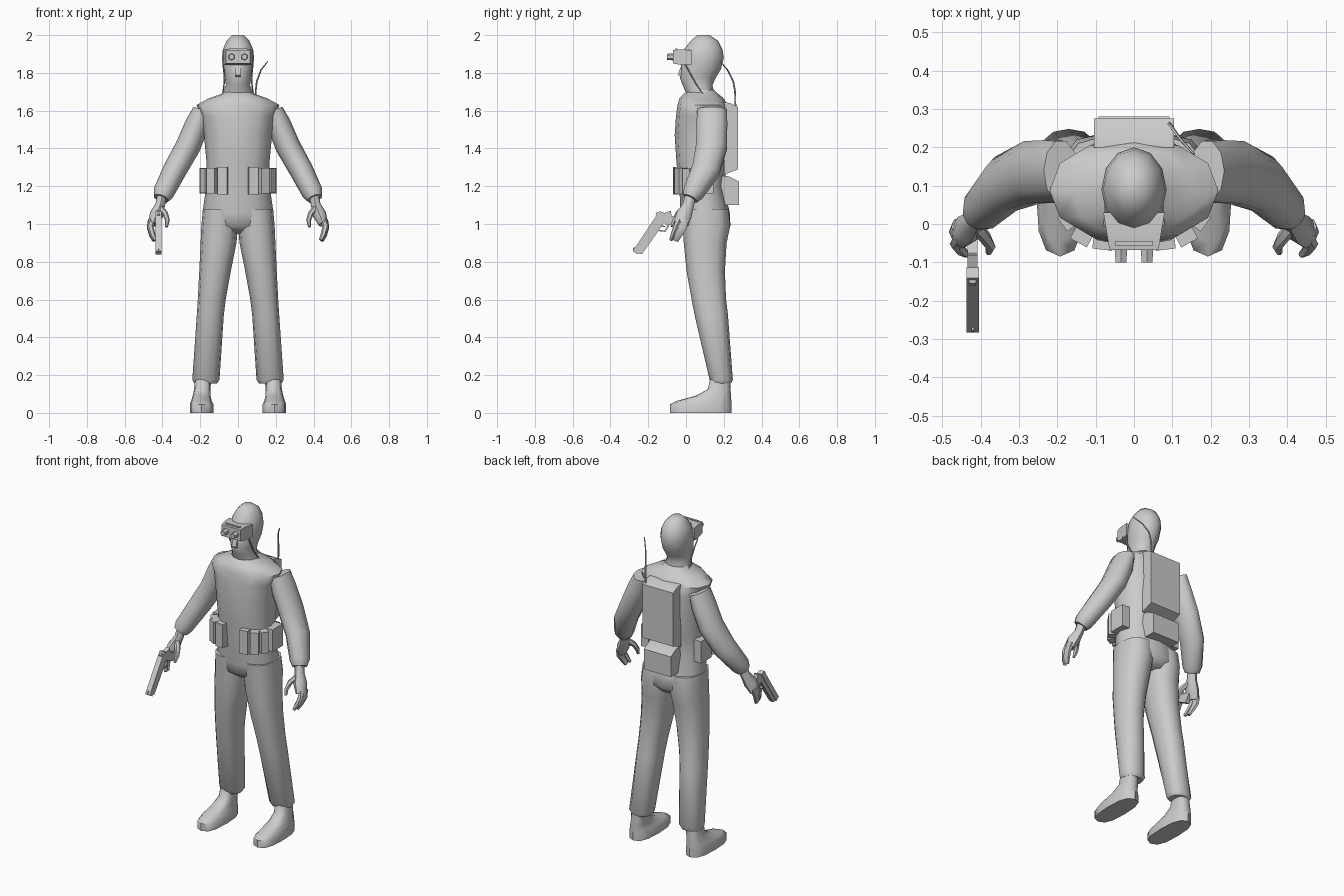
import bpy, bmesh, math
from mathutils import Vector, Matrix

grey = bpy.data.materials.new("matte_grey")
grey.diffuse_color = (0.6, 0.6, 0.6, 1)


def finish(name, bm, angle=48):
    bmesh.ops.recalc_face_normals(bm, faces=bm.faces)
    me = bpy.data.meshes.new(name)
    bm.to_mesh(me)
    bm.free()
    me.materials.append(grey)
    ob = bpy.data.objects.new(name, me)
    bpy.context.collection.objects.link(ob)
    bpy.ops.object.select_all(action='DESELECT')
    ob.select_set(True)
    bpy.context.view_layer.objects.active = ob
    bpy.ops.object.shade_smooth_by_angle(angle=math.radians(angle))
    return ob


def loft(name, rings, s=1, angle=48):
    """Skin a list of rings; s=-1 mirrors in x."""
    bm = bmesh.new()
    vs = [[bm.verts.new((p[0] * s, p[1], p[2])) for p in r] for r in rings]
    n = len(vs[0])
    for a, b in zip(vs, vs[1:]):
        for i in range(n):
            bm.faces.new((a[i], a[(i + 1) % n], b[(i + 1) % n], b[i]))
    bm.faces.new(vs[0])
    bm.faces.new(vs[-1])
    return finish(name, bm, angle)


def level(x0, x1, y0, y1, z, n=12, p=0.9):
    """Horizontal rounded ring filling the given extents."""
    out = []
    for i in range(n):
        a = 2 * math.pi * i / n
        c, d = math.cos(a), math.sin(a)
        c = math.copysign(abs(c) ** p, c) if abs(c) > 1e-6 else 0
        d = math.copysign(abs(d) ** p, d) if abs(d) > 1e-6 else 0
        out.append(((x0 + x1) / 2 + c * (x1 - x0) / 2, (y0 + y1) / 2 + d * (y1 - y0) / 2, z))
    return out


def tube(name, pts, s=1, n=8):
    """Limb along points (x, y, z, radius across, radius in y)."""
    P = [Vector(p[:3]) for p in pts]
    rings = []
    for i, p in enumerate(pts):
        t = (P[min(i + 1, len(P) - 1)] - P[max(i - 1, 0)]).normalized()
        u = Vector((0, 1, 0))
        u = (u - t * u.dot(t)).normalized()
        v = t.cross(u)
        rings.append([P[i] + v * p[3] * math.cos(2 * math.pi * k / n)
                      + u * p[4] * math.sin(2 * math.pi * k / n) for k in range(n)])
    return loft(name, rings, s)


def extrude(name, profile, x0, x1):
    """Profile in (y, z) extruded along x."""
    return loft(name, [[(x, y, z) for y, z in profile] for x in (x0, x1)], angle=30)


def box(name, c, size, turn=0):
    bm = bmesh.new()
    bmesh.ops.create_cube(bm, size=1, matrix=Matrix.Translation(c)
                          @ Matrix.Rotation(turn, 4, 'Z') @ Matrix.Diagonal((*size, 1)))
    return finish(name, bm, 30)


def body(name, rows, **kw):
    return loft(name, [level(-w, w, a, b, z, **kw) for w, a, b, z in rows])


# Torso and hips: half width, front, back, height
body("torso", [(.07, .02, .15, 1.71), (.085, -.01, .17, 1.69), (.155, -.035, .20, 1.665),
               (.22, -.045, .22, 1.63), (.195, -.053, .225, 1.57), (.18, -.06, .235, 1.47),
               (.166, -.05, .22, 1.32), (.168, -.035, .20, 1.20), (.188, -.03, .232, 1.06),
               (.188, -.018, .235, .99), (.09, .04, .20, .95)])

# Hooded head
body("head", [(.03, .06, .125, 2.0), (.06, .025, .17, 1.97), (.08, -.01, .193, 1.925),
              (.085, -.02, .20, 1.88), (.08, -.028, .185, 1.82), (.07, -.033, .158, 1.775),
              (.064, -.018, .14, 1.735), (.08, 0, .15, 1.695), (.08, .01, .15, 1.66)], n=12, p=1)
# Nose ridge under the mask
extrude("nose", [(-.025, 1.84), (-.043, 1.79), (-.025, 1.775)], -.014, .014)

# Night goggles
loft("goggle_housing", [[(-w, y, z0), (w, y, z0), (w, y, z1), (-w, y, z1)]
                        for w, y, z0, z1 in ((.064, -.068, 1.85, 1.92), (.07, -.03, 1.843, 1.925),
                                             (.08, .03, 1.843, 1.92))], angle=30)
box("goggle_top_slot", (0, -.05, 1.925), (.10, .012, .006))
for s, side in ((1, "left"), (-1, "right")):
    bm = bmesh.new()
    bmesh.ops.create_cone(bm, cap_ends=True, segments=6, radius1=.019, radius2=.016, depth=.035,
                          matrix=Matrix.Translation((s * .034, -.083, 1.885))
                          @ Matrix.Rotation(math.pi / 2, 4, 'X'))
    finish(side + "_goggle_lens", bm, 30)
    tube(side + "_hood_strap", [(.078, -.005, 1.845, .004, .004), (.074, .02, 1.80, .004, .004),
                                (.073, .05, 1.745, .004, .004), (.08, .09, 1.69, .004, .004)], s, 5)

    # Trouser leg: inner, outer, front, back, height
    loft(side + "_trouser_leg",
         [level(a, b, c, d, z, 12, .85) for a, b, c, d, z in (
             (.0, .186, -.025, .225, 1.08), (-.0, .194, -.018, .234, .99), (.008, .198, -.012, .215, .90),
             (.038, .205, .003, .206, .75), (.065, .213, .03, .212, .60), (.075, .218, .045, .222, .52),
             (.098, .242, .125, .248, .175), (.112, .23, .137, .238, .155))], s)

    # Boot
    loft(side + "_boot",
         [level(a, b, c, d, z, 12, .75) for a, b, c, d, z in (
             (.13, .255, -.085, .24, 0), (.13, .255, -.085, .24, .045), (.14, .248, -.045, .24, .065),
             (.145, .24, .05, .238, .09), (.145, .232, .115, .236, .125), (.143, .228, .13, .232, .19))], s)

    # Sleeve and cuff
    tube(side + "_sleeve", [(.19, .138, 1.605, .048, .082), (.215, .137, 1.53, .064, .086),
                            (.265, .135, 1.41, .066, .086), (.335, .105, 1.285, .063, .078),
                            (.395, .038, 1.165, .056, .058), (.407, .022, 1.135, .042, .042)], s, 10)

    # Hand: palm, two finger groups and thumb
    tube(side + "_palm", [(.402, .025, 1.15, .026, .03), (.412, .012, 1.10, .026, .03),
                          (.432, -.01, 1.05, .036, .042), (.452, -.026, 1.0, .025, .04)], s)
    tube(side + "_index_finger", [(.455, -.035, 1.02, .018, .018), (.464, -.052, .985, .017, .017),
                                  (.45, -.07, .94, .014, .014), (.437, -.08, .915, .009, .009)], s, 6)
    tube(side + "_outer_fingers", [(.457, -.008, 1.02, .02, .026), (.466, -.02, .98, .017, .026),
                                   (.457, -.042, .94, .014, .022), (.445, -.055, .912, .009, .016)], s, 6)
    tube(side + "_thumb", [(.412, -.005, 1.085, .018, .02), (.385, -.04, 1.055, .015, .017),
                           (.374, -.06, 1.02, .013, .014), (.379, -.075, .985, .008, .008)], s, 6)

    # Belt pouches
    for label, x, y, w, d, h, turn in (("front", .08, -.042, .052, .05, .145, .12),
                                       ("middle", .132, -.025, .05, .055, .135, .5),
                                       ("outer", .165, .015, .045, .055, .13, .95),
                                       ("side", .18, .095, .05, .10, .135, 0)):
        box(f"{side}_{label}_pouch", (s * x, y, 1.23), (w, d, h), s * turn)

# Back packs: front and back outlines tapering at the rear
for name, w, prof in (
        ("backpack", .105, [(.20, 1.645), (.235, 1.64), (.275, 1.62), (.275, 1.29), (.20, 1.26)]),
        ("lower_pack", .092, [(.18, 1.255), (.222, 1.255), (.28, 1.225), (.28, 1.10), (.18, 1.10)])):
    extrude(name, prof, -w, w)

# Whip antenna
tube("antenna", [(.092, .262, 1.6, .005, .005), (.094, .26, 1.70, .005, .005),
                 (.10, .25, 1.755, .005, .005), (.122, .22, 1.815, .004, .004),
                 (.157, .182, 1.86, .003, .003)], n=5)


# Pistol: outlines in (along barrel, below top edge)
def gun(name, pts, half):
    d, q = Vector((-.55, -.835)), Vector((.835, -.55))
    o = Vector((-.145, 1.065))
    extrude(name, [tuple(o + d * a + q * b) for a, b in pts], -.421 - half, -.421 + half)


gun("pistol_slide", [(-.005, .002), (.25, 0), (.25, .03), (-.012, .032)], .016)
gun("pistol_frame", [(-.04, .05), (-.012, .03), (.245, .03), (.235, .05), (.09, .055), (.03, .055),
                     (.02, .14), (-.035, .14), (-.02, .07)], .013)
gun("trigger_guard", [(.025, .052), (.03, .088), (.07, .088), (.088, .052), (.08, .052),
                      (.067, .08), (.037, .08), (.033, .052)], .007)
gun("trigger", [(.05, .052), (.06, .052), (.05, .074), (.045, .074)], .004)
gun("rear_sight", [(.008, -.006), (.02, -.006), (.024, .004), (.004, .004)], .009)
gun("front_sight", [(.232, -.006), (.24, -.006), (.245, .004), (.225, .004)], .003)
